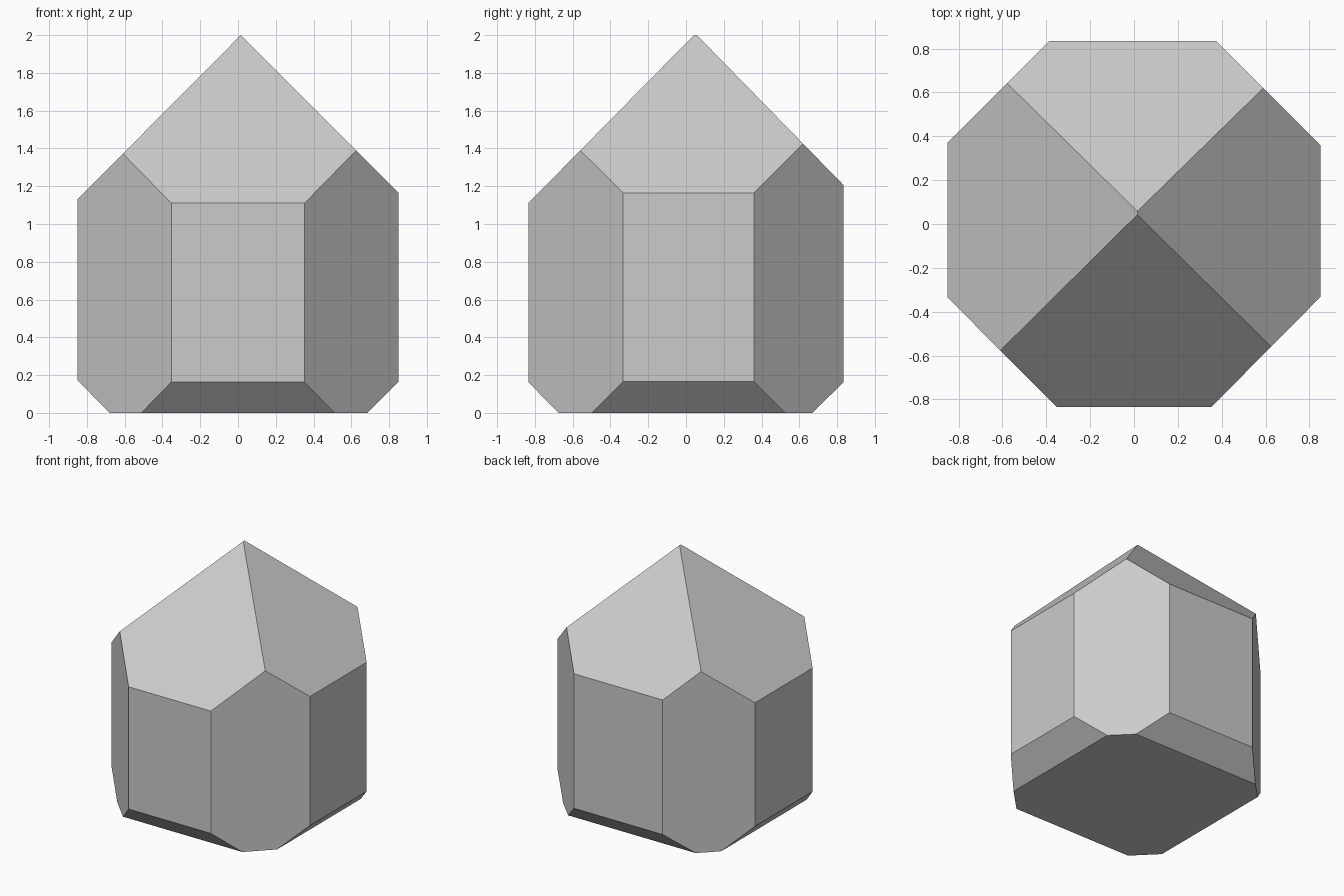
import bpy, bmesh
from mathutils import Vector

if "Cube" in bpy.data.objects:
    bpy.data.objects.remove(bpy.data.objects["Cube"])

# Counter-clockwise outlines of the stone seen from three sides
FRONT = [(-0.68, 0), (0.685, 0), (0.85, 0.165), (0.85, 1.165), (0.015, 2.0), (-0.85, 1.13), (-0.85, 0.173)]
SIDE = [(-0.675, 0), (0.668, 0), (0.835, 0.163), (0.835, 1.205), (0.058, 2.0), (0.042, 2.0), (-0.835, 1.11), (-0.835, 0.163)]
TOP = [(-0.353, -0.835), (0.352, -0.835), (0.85, -0.333), (0.85, 0.36), (0.375, 0.835),
       (-0.385, 0.835), (-0.85, 0.37), (-0.85, -0.335)]


def cut(bm, outline, u, v):
    """Slice away everything outside an outline lying in axes u, v."""
    for (a, b), (c, d) in zip(outline, outline[1:] + outline[:1]):
        co, no = Vector(), Vector()
        co[u], co[v] = a, b
        no[u], no[v] = d - b, a - c
        res = bmesh.ops.bisect_plane(bm, geom=bm.verts[:] + bm.edges[:] + bm.faces[:], dist=1e-5,
                                     plane_co=co, plane_no=no.normalized(), clear_outer=True)
        edges = [e for e in bm.edges if e.is_boundary]
        if edges:
            bmesh.ops.contextual_create(bm, geom=edges)


# Crystal: an oversized block cut down to its facets
bm = bmesh.new()
bmesh.ops.create_cube(bm, size=6)
for outline, u, v in ((TOP, 0, 1), (FRONT, 0, 2), (SIDE, 1, 2)):
    cut(bm, outline, u, v)
bmesh.ops.recalc_face_normals(bm, faces=bm.faces[:])
mesh = bpy.data.meshes.new("faceted_crystal")
bm.to_mesh(mesh)
bm.free()
crystal = bpy.data.objects.new("faceted_crystal", mesh)
bpy.context.collection.objects.link(crystal)
